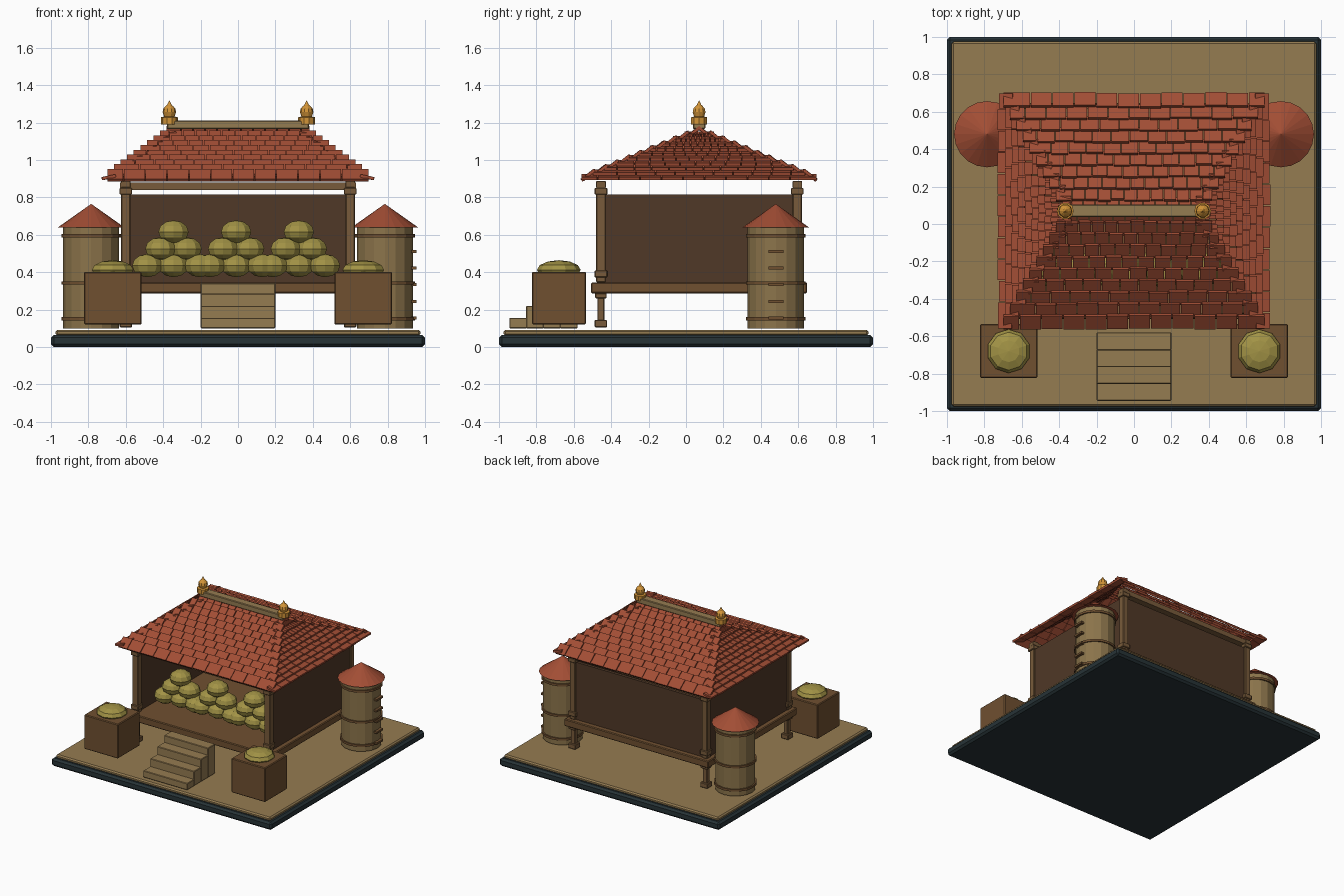
import bpy, bmesh, math, random
from mathutils import Matrix, Vector

random.seed(4)
cube = bpy.data.objects.get("Cube")
if cube:
    bpy.data.objects.remove(cube, do_unlink=True)


def material(name, rgb):
    m = bpy.data.materials.new(name)
    m.use_nodes = True
    m.diffuse_color = (*rgb, 1)
    m.node_tree.nodes["Principled BSDF"].inputs["Base Color"].default_value = (*rgb, 1)
    return m


SAND = material("sand", (0.30, 0.20, 0.083))
SLATE = material("dark slate", (0.02, 0.033, 0.038))
RED = material("terracotta", (0.36, 0.075, 0.035))
WOOD = material("wood", (0.16, 0.08, 0.03))
POST = material("post wood", (0.19, 0.105, 0.043))
WALL = material("dark wall", (0.08, 0.04, 0.02))
PLASTER = material("tank tan", (0.26, 0.175, 0.07))
OLIVE = material("olive", (0.36, 0.29, 0.06))
GOLD = material("gold", (0.65, 0.30, 0.04))


def finish(name, bm, mat, bevel=0):
    me = bpy.data.meshes.new(name)
    bm.to_mesh(me)
    bm.free()
    me.materials.append(mat)
    ob = bpy.data.objects.new(name, me)
    bpy.context.collection.objects.link(ob)
    if bevel:
        mod = ob.modifiers.new("Bevel", "BEVEL")
        mod.width = bevel
        mod.segments = 1
    return ob


def add_box(bm, centre, size, rot=None):
    mx = Matrix.Translation(centre) @ (rot or Matrix()) @ Matrix.Diagonal((*size, 1))
    bmesh.ops.create_cube(bm, size=1, matrix=mx)


def box(name, mat, x, y, z, bevel=0):
    """Box from its (low, high) range on each axis."""
    bm = bmesh.new()
    spans = (x, y, z)
    add_box(bm, [sum(s) / 2 for s in spans], [s[1] - s[0] for s in spans])
    return finish(name, bm, mat, bevel)


def lathe(name, mat, x, y, profile, sides):
    """Turned part from (radius, height) points."""
    bm = bmesh.new()
    verts = [bm.verts.new((r, 0, z)) for r, z in profile]
    edges = [bm.edges.new(p) for p in zip(verts, verts[1:])]
    bmesh.ops.spin(bm, geom=verts + edges, cent=(0, 0, 0), axis=(0, 0, 1),
                   angle=math.tau, steps=sides, use_duplicate=False)
    bmesh.ops.remove_doubles(bm, verts=bm.verts, dist=0.0005)
    bmesh.ops.recalc_face_normals(bm, faces=bm.faces)
    bmesh.ops.translate(bm, verts=bm.verts, vec=(x, y, 0))
    return finish(name, bm, mat)


def blob(name, centre, radius, height):
    bm = bmesh.new()
    mx = Matrix.Translation(centre) @ Matrix.Diagonal((radius, radius, height, 1))
    bmesh.ops.create_uvsphere(bm, u_segments=10, v_segments=6, radius=1, matrix=mx)
    return finish(name, bm, OLIVE)


MID = 0.07  # depth of the building's centre

# Ground
box("base_slab", SLATE, (-1, 1), (-1, 1), (0, 0.065), 0.015)
box("sand_top", SAND, (-0.975, 0.975), (-0.975, 0.975), (0.06, 0.092), 0.01)

# Raised floor and walls, open at the front
box("floor", WOOD, (-0.655, 0.655), (MID - 0.578, MID + 0.578), (0.287, 0.345), 0.006)
box("back_wall", WALL, (-0.59, 0.59), (MID + 0.51, MID + 0.535), (0.345, 0.815))
for side, s in (("left", 1), ("right", -1)):
    box(side + "_wall", WALL, sorted((s * 0.59, s * 0.615)),
        (MID - 0.51, MID + 0.525), (0.345, 0.815))

# Posts with feet, collars and capitals; (half width, bottom, top)
POST_PARTS = [(0.033, 0.105, 0.145), (0.019, 0.14, 0.30), (0.031, 0.26, 0.288),
              (0.034, 0.372, 0.41), (0.025, 0.345, 0.85),
              (0.034, 0.815, 0.85), (0.026, 0.85, 0.888)]
for s in (-1, 1):
    for t in (-1, 1):
        bm = bmesh.new()
        for w, lo, hi in POST_PARTS:
            add_box(bm, (s * 0.6, MID + t * 0.525, (lo + hi) / 2), (2 * w, 2 * w, hi - lo))
        finish("post", bm, POST, 0.004)
for name, y in (("front_beam", MID - 0.525), ("back_beam", MID + 0.525)):
    box(name, POST, (-0.63, 0.63), (y - 0.024, y + 0.024), (0.84, 0.88))

# Entry steps
for i, top in enumerate((0.155, 0.22, 0.285, 0.342)):
    y = -0.945 + 0.09 * i
    box("step", SAND, (-0.2, 0.2), (y, y + 0.095), (0.1, top), 0.004)

# Tiled hip roof: steep courses front and back, flatter ones on the ends
ROWS = 10


def tile_slope(name, turn, reach, pitch, half, shrink, count, length, tilt, z0):
    bm = bmesh.new()
    spin = Matrix.Translation((0, MID, 0)) @ Matrix.Rotation(turn, 4, "Z")
    lean = Matrix.Rotation(tilt, 4, "X")
    for row in range(ROWS):
        h = half - shrink * row
        width = 2 * h / count
        shift = width / 4 if row % 2 else -width / 4
        cuts = [-h] + [-h + width * k + shift for k in range(1, count)] + [h]
        for a, b in zip(cuts, cuts[1:]):
            slip = random.uniform(-0.004, 0.004)
            y = -reach + pitch * row + length * math.cos(tilt) / 2 + slip
            centre = Vector(((a + b) / 2, y, z0 + 0.0255 * row))
            mx = spin @ Matrix.Translation(centre) @ lean
            size = Matrix.Diagonal((max(b - a - 0.005, 0.004), length, 0.016, 1))
            bmesh.ops.create_cube(bm, size=1, matrix=mx @ size)
    return finish(name, bm, RED)


STEEP, FLAT = math.radians(38), math.radians(12)
for name, turn in (("front_roof", 0), ("back_roof", math.pi)):
    tile_slope(name, turn, 0.626, 0.0625, 0.70, 0.035, 12, 0.088, STEEP, 0.919)
for name, turn in (("left_roof", math.pi / 2), ("right_roof", -math.pi / 2)):
    tile_slope(name, turn, 0.725, 0.0355, 0.63, 0.061, 11, 0.075, FLAT, 0.908)

# Ridge with a finial at each end
box("ridge_beam", SAND, (-0.38, 0.38), (MID - 0.033, MID + 0.033), (1.165, 1.21), 0.005)
for s in (-1, 1):
    lathe("finial", GOLD, s * 0.367, MID,
          [(0, 1.19), (0.045, 1.19), (0.045, 1.228), (0.028, 1.232), (0.036, 1.255),
           (0.032, 1.275), (0.02, 1.288), (0.012, 1.295), (0, 1.32)], 10)

# Storage tanks with cone lids and hoops
for s in (-1, 1):
    x, y = s * 0.785, 0.48
    lathe("tank", PLASTER, x, y, [(0, 0.1), (0.15, 0.1), (0.15, 0.65), (0, 0.65)], 16)
    lathe("tank_lid", RED, x, y, [(0, 0.64), (0.177, 0.64), (0, 0.765)], 20)
    for z in (0.15, 0.342, 0.595):
        lathe("tank_hoop", WOOD, x, y,
              [(0.14, z - 0.009), (0.16, z - 0.009), (0.16, z + 0.009), (0.14, z + 0.009)], 16)
for i in range(5):
    z = 0.155 + 0.089 * i
    box("ladder_rung", WOOD, (0.92, 0.955), (0.44, 0.52), (z - 0.008, z + 0.008))

# Crates heaped with produce
for s in (-1, 1):
    box("crate", WOOD, sorted((s * 0.515, s * 0.823)), (-0.823, -0.535), (0.12, 0.402), 0.006)
    blob("crate_heap", (s * 0.67, -0.68, 0.412), 0.117, 0.052)

# Three stacks of round sacks
for cx in (-0.345, -0.01, 0.325):
    for level in range(3):
        for k in range(3 - level):
            x = cx + (k - (2 - level) / 2) * 0.14
            blob("sack", (x, -0.25 + 0.012 * (k % 2), 0.435 + 0.09 * level), 0.085, 0.062)
